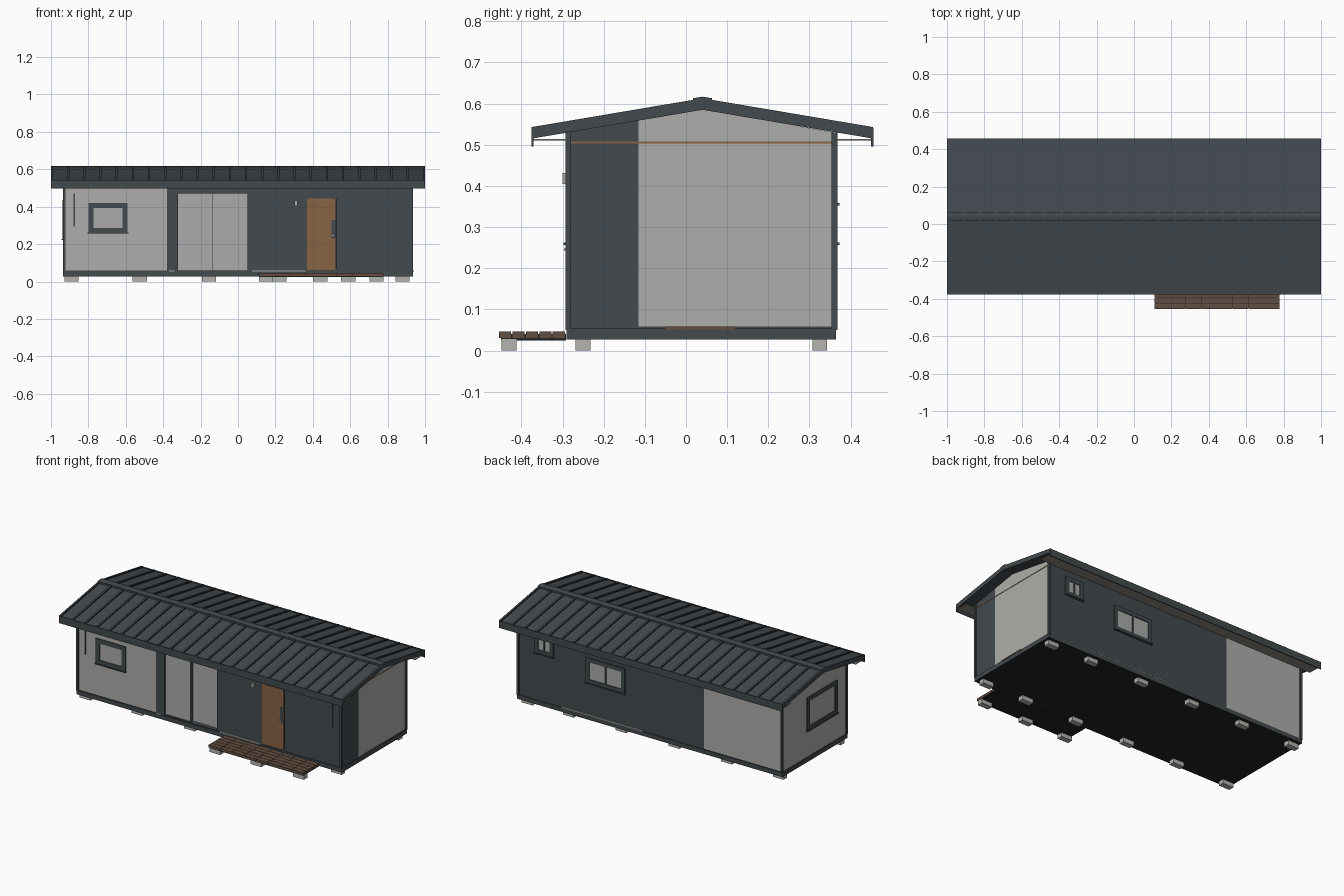
import bpy, bmesh
from mathutils import Vector

cube = bpy.data.objects.get("Cube")
if cube:
    bpy.data.objects.remove(cube, do_unlink=True)


def material(name, r, g, b):
    m = bpy.data.materials.new(name)
    m.use_nodes = True
    m.diffuse_color = (r, g, b, 1)
    bsdf = next(n for n in m.node_tree.nodes if n.type == "BSDF_PRINCIPLED")
    bsdf.inputs["Base Color"].default_value = (r, g, b, 1)
    bsdf.inputs["Roughness"].default_value = 0.8
    return m


DARK = material("anthracite", 0.055, 0.067, 0.077)
LIGHT = material("light grey", 0.42, 0.42, 0.405)
BLACK = material("near black", 0.015, 0.017, 0.018)
WOOD = material("warm wood", 0.25, 0.125, 0.058)
DECK = material("deck brown", 0.12, 0.075, 0.05)
SOFFIT = material("soffit beige", 0.27, 0.25, 0.22)
STONE = material("concrete", 0.45, 0.45, 0.43)
GLASS = material("pale glass", 0.40, 0.41, 0.40)


def finish(name, bm, *mats):
    bmesh.ops.recalc_face_normals(bm, faces=bm.faces)
    me = bpy.data.meshes.new(name)
    bm.to_mesh(me)
    bm.free()
    for m in mats:
        me.materials.append(m)
    ob = bpy.data.objects.new(name, me)
    bpy.context.collection.objects.link(ob)
    return ob


def add_prism(bm, profile, x0, x1):
    """Extrude a (y, z) outline from x0 to x1."""
    a = [bm.verts.new((x0, y, z)) for y, z in profile]
    b = [bm.verts.new((x1, y, z)) for y, z in profile]
    bm.faces.new(a)
    bm.faces.new(b[::-1])
    for i in range(len(a)):
        j = (i + 1) % len(a)
        bm.faces.new((a[i], b[i], b[j], a[j]))


def add_box(bm, x, y, z):
    add_prism(bm, [(y[0], z[0]), (y[1], z[0]), (y[1], z[1]), (y[0], z[1])], *x)


def boxes(name, mat, *dims):
    bm = bmesh.new()
    for d in dims:
        add_box(bm, *d)
    return finish(name, bm, mat)


# Shared dimensions
RIDGE, HALF = 0.04, 0.415
FRONT, BACK, END = -0.285, 0.36, 0.93
FLOOR = 0.058


def chevron(low, high, drop):
    """Roof-shaped outline between two ridge heights."""
    y0, y1 = RIDGE - HALF, RIDGE + HALF
    return [(y0, low - drop), (RIDGE, low), (y1, low - drop),
            (y1, high - drop), (RIDGE, high), (y0, high - drop)]


# House body: cladding zones cut into the walls, sliding door recess
bm = bmesh.new()
add_prism(bm, [(FRONT, 0.03), (BACK, 0.03), (BACK, 0.53), (RIDGE, 0.587), (FRONT, 0.53)], -END, END)
bmesh.ops.recalc_face_normals(bm, faces=bm.faces)
cuts = [("x", v) for v in (-0.38, -0.32, -0.135, 0.05)]
cuts += [("y", -0.115), ("z", FLOOR), ("z", 0.47)]
for axis, v in cuts:
    n = Vector([axis == a for a in "xyz"])
    bmesh.ops.bisect_plane(bm, geom=bm.verts[:] + bm.edges[:] + bm.faces[:],
                           plane_co=n * v, plane_no=n, dist=1e-5)
panes = []
for f in bm.faces:
    c, n = f.calc_center_median(), f.normal
    gable = n.x > 0.9 and c.y > -0.115
    f.material_index = int(c.z > FLOOR and (c.x < -0.38 or gable))
    if n.y < -0.9 and -0.32 < c.x < 0.05 and FLOOR < c.z < 0.47:
        panes.append(f)
for f in panes:
    depth = -0.012 if f.calc_center_median().x < -0.135 else -0.025
    rim = bmesh.ops.inset_individual(bm, faces=[f], thickness=0, depth=depth)
    for r in rim["faces"]:
        r.material_index = 0
    f.material_index = 2
me_body = finish("house_walls", bm, DARK, LIGHT, GLASS)

# Floor frame with black underside
base = boxes("floor_frame", DARK, ((-0.935, 0.935), (-0.29, 0.365), (0.027, 0.054)))
base.data.materials.append(BLACK)
for p in base.data.polygons:
    p.material_index = int(p.normal.z < -0.5)

# Corner trims
boxes("corner_trims", DARK, *[((x - 0.007, x + 0.007), (y - 0.007, y + 0.007), (0.05, 0.53))
                              for x in (-0.929, 0.929) for y in (-0.286, 0.361)])

# Roof slab
bm = bmesh.new()
add_prism(bm, chevron(0.585, 0.605, 0.07), -1, 1)
finish("roof", bm, DARK)

# Standing seams: dark sides, roof-coloured tops
bm = bmesh.new()
COUNT = 23
for i in range(COUNT + 1):
    x = -0.994 + 1.988 * i / COUNT
    add_prism(bm, chevron(0.603, 0.613, 0.07), x - 0.006, x + 0.006)
seams = finish("roof_seams", bm, DARK, BLACK)
for p in seams.data.polygons:
    p.material_index = int(p.normal.z < 0.5 and abs(p.center.x) < 0.99)

# Ridge cap
bm = bmesh.new()
add_prism(bm, [(RIDGE - 0.023, 0.6), (RIDGE + 0.023, 0.6), (RIDGE + 0.023, 0.613),
               (RIDGE, 0.617), (RIDGE - 0.023, 0.613)], -1, 1)
finish("ridge_cap", bm, DARK)

# Eaves: fascia boards and soffits
boxes("fascias", DARK, *[((-1, 1), (y - 0.003, y + 0.003), (0.496, 0.541)) for y in (-0.373, 0.453)])
boxes("soffits", SOFFIT, ((-0.995, 0.995), (-0.371, -0.288), (0.511, 0.514)),
      ((-0.995, 0.995), (0.363, 0.451), (0.511, 0.514)))


def window(name, side, u, z, panels=1, border=0.027):
    """Framed window on the front, back or left end; u runs along the wall."""
    def slab(u, z, proud):
        if side == "left":
            return ((-END - proud, -END + 0.005), u, z)
        if side == "front":
            return (u, (FRONT - proud, FRONT + 0.005), z)
        return (u, (BACK - 0.005, BACK + proud), z)

    u0, u1 = u
    z0, z1 = z
    bars = [slab((u0, u0 + border), z, 0.007), slab((u1 - border, u1), z, 0.007),
            slab(u, (z0, z0 + border), 0.007), slab(u, (z1 - border, z1), 0.007),
            slab((u0 - 0.004, u1 + 0.004), (z0 - 0.003, z0 + 0.003), 0.013)]
    for i in range(1, panels):
        m = u0 + (u1 - u0) * i / panels
        bars.append(slab((m - 0.006, m + 0.006), z, 0.007))
    boxes(name + "_frame", DARK, *bars)
    inner = slab((u0 + border, u1 - border), (z0 + border, z1 - border), 0.002)
    boxes(name + "_glass", GLASS, inner)


window("front_window", "front", (-0.80, -0.59), (0.26, 0.42))
window("back_large_window", "back", (0.175, 0.45), (0.26, 0.42), 2, 0.025)
window("back_small_window", "back", (0.68, 0.81), (0.355, 0.475), 2, 0.025)
window("end_window", "left", (-0.19, 0.115), (0.225, 0.435), 1, 0.025)

# Entrance door with side trim, handle plate and handle
boxes("door", WOOD, ((0.37, 0.522), (-0.288, -0.28), (0.062, 0.443)))
boxes("door_trim", BLACK, ((0.522, 0.529), (-0.29, -0.28), (0.066, 0.443)))
boxes("door_plate", DARK, ((0.5, 0.52), (-0.291, -0.285), (0.23, 0.33)))
boxes("door_handle", STONE, ((0.494, 0.51), (-0.297, -0.288), (0.243, 0.248)))

# Wall lamp and slim vertical bars
boxes("wall_lamp", LIGHT, ((0.302, 0.318), (-0.3, -0.284), (0.405, 0.432)))
boxes("wall_bars", DARK, *[((x - 0.004, x + 0.004), (-0.291, -0.283), (0.295, 0.47))
                           for x in (-0.875, 0.865)])

# Sill strips along the wall bottoms and gable battens
boxes("sill_strips", LIGHT, ((0.075, 0.36), (-0.292, -0.284), (0.054, 0.06)),
      ((-0.37, -0.34), (-0.292, -0.284), (0.054, 0.06)),
      ((0.05, 0.62), (0.358, 0.366), (0.054, 0.06)))
boxes("gable_batten", WOOD, ((0.928, 0.932), (-0.28, 0.355), (0.503, 0.508)))
boxes("gable_sill", DECK, ((0.925, 0.937), (-0.05, 0.12), (0.05, 0.058)))

# Deck: bearers and planks
boxes("deck_frame", BLACK, ((0.115, 0.775), (-0.45, -0.292), (0.025, 0.04)))
bm = bmesh.new()
for row in range(5):
    y = -0.455 + row * 0.0328
    for col in range(8):
        x = 0.11 + col * 0.67 / 8
        add_box(bm, (x, x + 0.082), (y, y + 0.03), (0.03, 0.046))
finish("deck_planks", bm, DECK)

# Foundation blocks
house_feet = [(x, y) for x in (-0.89, -0.525, -0.155, 0.22, 0.59, 0.88) for y in (-0.25, 0.325)]
deck_feet = [(x, -0.43) for x in (0.15, 0.44, 0.74)]
boxes("foundation_blocks", STONE, *[((x - 0.038, x + 0.038), (y - 0.018, y + 0.018), (0, 0.028))
                                    for x, y in house_feet + deck_feet])
